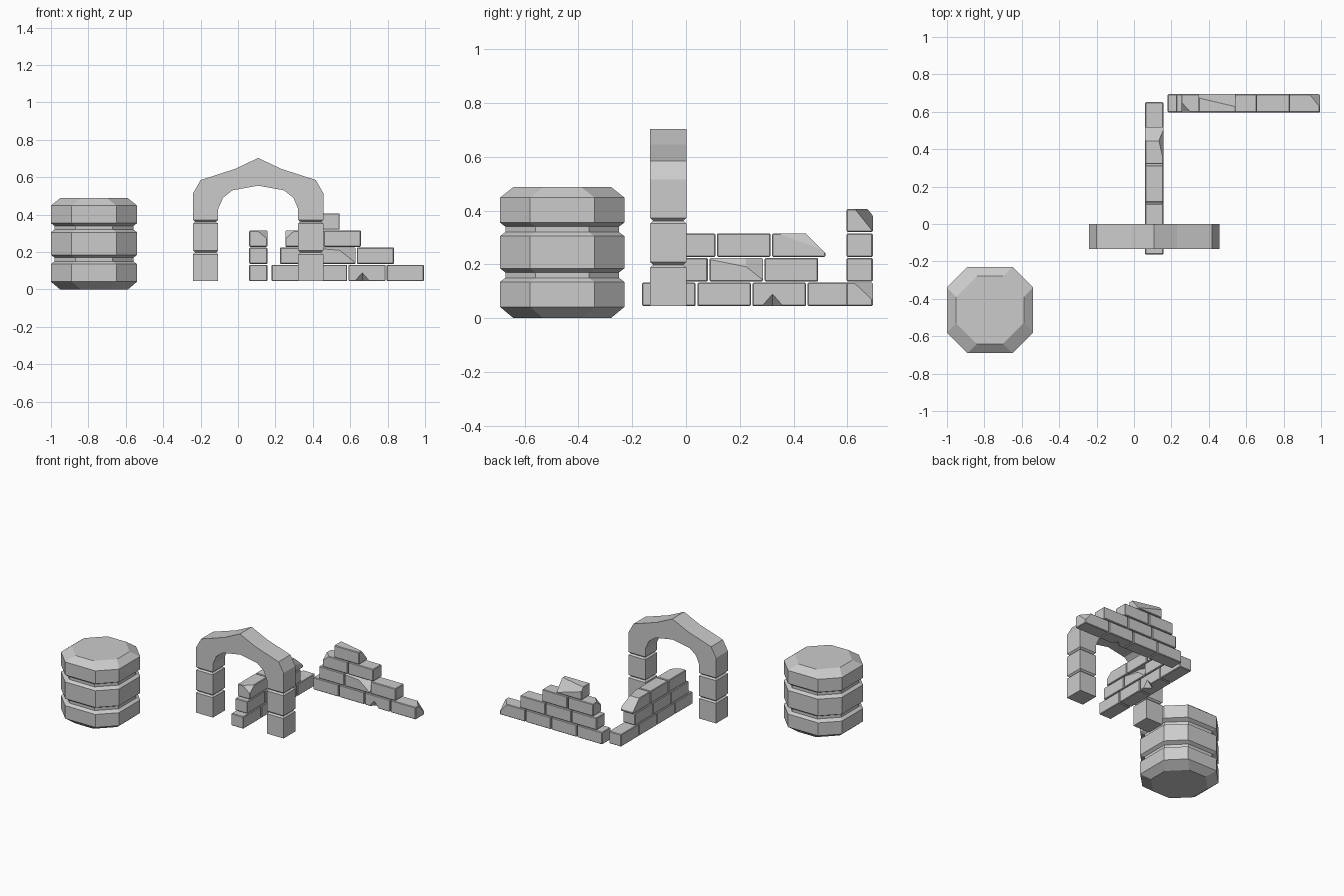
import bpy, bmesh
from math import pi
from mathutils import Vector, Matrix

cube = bpy.data.objects.get("Cube")
if cube:
    bpy.data.objects.remove(cube, do_unlink=True)

stone = bpy.data.materials.new("grey_stone")
stone.use_nodes = True
GREY = (0.6, 0.6, 0.6, 1)
stone.diffuse_color = GREY
stone.node_tree.nodes["Principled BSDF"].inputs["Base Color"].default_value = GREY


def finish(name, bm, matrix=Matrix()):
    """Turn a bmesh into a flat-shaded stone object."""
    bmesh.ops.recalc_face_normals(bm, faces=bm.faces)
    bm.transform(matrix)
    mesh = bpy.data.meshes.new(name)
    bm.to_mesh(mesh)
    bm.free()
    mesh.materials.append(stone)
    obj = bpy.data.objects.new(name, mesh)
    bpy.context.collection.objects.link(obj)
    return obj


def stack(name, cx, cy, half, corner, levels):
    """Loft square or corner-cut rings through (height, inset) levels."""
    bm = bmesh.new()
    rings = []
    for z, inset in levels:
        h = half - inset
        ring = []
        for k in range(4):
            turn = Matrix.Rotation(k * pi / 2, 3, 'Z')
            pts = [(h, h - corner), (h - corner, h)] if corner else [(h, h)]
            for x, y in pts:
                ring.append(bm.verts.new(turn @ Vector((x, y, z)) + Vector((cx, cy, 0))))
        rings.append(ring)
    for low, high in zip(rings, rings[1:]):
        for i in range(len(low)):
            j = (i + 1) % len(low)
            bm.faces.new((low[i], low[j], high[j], high[i]))
    bm.faces.new(rings[0][::-1])
    bm.faces.new(rings[-1])
    return finish(name, bm)


# Grooved eight-sided drum
stack("stone_drum", -0.77, -0.46, 0.231, 0.111,
      [(0, 0.05), (0.042, 0), (0.135, 0), (0.15, 0.02), (0.17, 0.02), (0.185, 0),
       (0.305, 0), (0.32, 0.02), (0.34, 0.02), (0.355, 0), (0.448, 0), (0.488, 0.05)])

# Arch pillars: two blocks each with pinched joints
ARCH_X, ARCH_Y, HALF = 0.108, -0.066, 0.067
for side, x in (("right", -1), ("left", 1)):
    stack(side + "_pillar", ARCH_X + x * 0.281, ARCH_Y, HALF, 0,
          [(0.045, 0), (0.188, 0), (0.198, 0.011), (0.208, 0),
           (0.352, 0), (0.362, 0.011), (0.372, 0)])

# Arch top: mirrored half profile, extruded front to back
outer = [(0.348, 0.372), (0.348, 0.515), (0.308, 0.585), (0.123, 0.645), (0, 0.703)]
inner = [(0.214, 0.372), (0.214, 0.43), (0.188, 0.49), (0.138, 0.53), (0, 0.555)]


def mirrored(half):
    return half + [(-x, z) for x, z in half[-2::-1]]


bm = bmesh.new()
outline = mirrored(outer) + mirrored(inner)[::-1]
face = bm.faces.new([bm.verts.new((ARCH_X + x, ARCH_Y - HALF, z)) for x, z in outline])
ext = bmesh.ops.extrude_face_region(bm, geom=[face])
bmesh.ops.translate(bm, vec=(0, 2 * HALF, 0),
                    verts=[v for v in ext["geom"] if isinstance(v, bmesh.types.BMVert)])
finish("arch_top", bm)

# Bricks, laid out along u (length), v (depth behind the face) and z
LENGTH, DEPTH, HEIGHT = 0.199, 0.097, 0.087
PITCH, COURSE, GROUND = 0.205, 0.0915, 0.045


def brick(name, u, row, place, chips=(), notch=False):
    """Bevelled brick; each chip is a plane through three brick-local points."""
    z = GROUND + row * COURSE
    origin = Vector((u, 0, z))
    size = Vector((LENGTH, DEPTH, HEIGHT))
    centre = origin + size / 2
    bm = bmesh.new()
    bmesh.ops.create_cube(bm, size=1, matrix=Matrix.Translation(centre) @ Matrix.Diagonal((*size, 1)))
    bmesh.ops.bevel(bm, geom=bm.edges[:], offset=0.004, segments=1, affect='EDGES')
    for chip in chips:
        a, b, c = [origin + Vector(p) for p in chip]
        normal = (b - a).cross(c - a).normalized()
        if normal.dot(centre - a) > 0:
            normal.negate()
        cut = bmesh.ops.bisect_plane(bm, geom=bm.verts[:] + bm.edges[:] + bm.faces[:],
                                     plane_co=a, plane_no=normal, clear_outer=True)
        rim = [e for e in cut["geom_cut"] if isinstance(e, bmesh.types.BMEdge)]
        bmesh.ops.edgenet_fill(bm, edges=rim)
    obj = finish(name, bm, place)
    if notch:
        # Pyramid bite out of the lower face edge
        mid = u + LENGTH / 2 - 0.025
        tool = bmesh.new()
        for p in ((mid - 0.053, -0.005, z - 0.01), (mid + 0.053, -0.005, z - 0.01),
                  (mid, -0.005, z + 0.05), (mid, 0.05, z - 0.01)):
            tool.verts.new(p)
        bmesh.ops.convex_hull(tool, input=tool.verts[:])
        cutter = finish("notch_cutter", tool, place)
        cutter.hide_render = True
        mod = obj.modifiers.new("notch", 'BOOLEAN')
        mod.operation, mod.solver, mod.object = 'DIFFERENCE', 'EXACT', cutter
        graph = bpy.context.evaluated_depsgraph_get()
        mesh = bpy.data.meshes.new_from_object(obj.evaluated_get(graph))
        obj.modifiers.clear()
        obj.data = mesh
        bpy.data.objects.remove(cutter, do_unlink=True)


L, D, H = LENGTH, DEPTH, HEIGHT
front_corner = [((0.05, 0, H), (0, 0.055, H), (0, 0, H - 0.045))]
back_corner = [((L - 0.055, D, H), (L, D - 0.07, H), (L, D, H - 0.065))]
sloped_end = [((0.125, 0, H), (0.125, D, H), (L, 0, 0.012)),
              ((0.02, 0, H), (0.13, 0, H - 0.04), (0.13, 0.025, H))]
sloped_back = [((0, D - 0.02, H), (0, D, H - 0.025), (L, D - 0.067, H))]


def split(drop):
    """Face chipped along the top, plus a broken end corner."""
    return [((0, 0, H - 0.005), (L, 0, H - drop), (L, 0.035, H)),
            ((L - 0.05, 0, 0.045), (L, 0, 0.005), (L, 0.045, 0.06))]


def wall(name, place, drop, counts, special):
    """Stepped wall of running-bond courses."""
    chips = {(1, 1): split(drop), (2, 0): front_corner, **special}
    for row, (start, count) in enumerate(zip((0, 0.045, 0.073, 0.165), counts)):
        for i in range(count):
            brick(f"{name}_brick_{row + 1}_{i + 1}", start + i * PITCH, row, place,
                  chips.get((row, i), ()), notch=(row, i) == (0, 2))


wall("side_wall", Matrix.Translation((0.157, -0.163, 0)) @ Matrix.Rotation(pi / 2, 4, 'Z'),
     0.045, (4, 3, 3), {(2, 2): sloped_end})
wall("back_wall", Matrix.Translation((0.18, 0.597, 0)),
     0.02, (4, 3, 2, 1), {(0, 3): back_corner, (3, 0): sloped_back})
